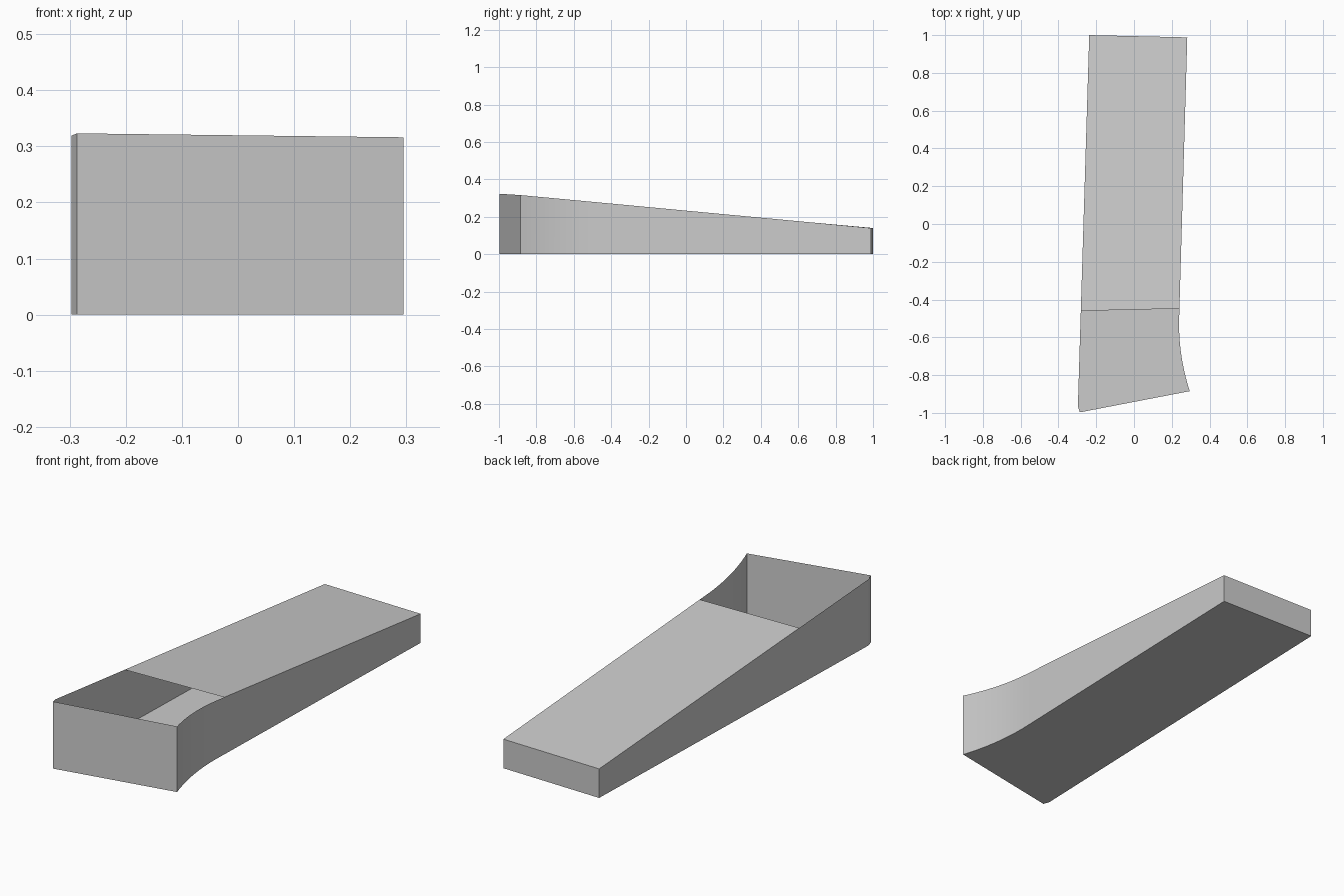
import bpy
import math
from mathutils import Vector

cube = bpy.data.objects.get("Cube")
if cube:
    bpy.data.objects.remove(cube, do_unlink=True)

# One plain grey for the whole shell
grey = bpy.data.materials.new("plain grey")
grey.use_nodes = True
colour = (0.6, 0.6, 0.6, 1)
grey.diffuse_color = colour
grey.node_tree.nodes["Principled BSDF"].inputs["Base Color"].default_value = colour


def add_part(name, verts, faces):
    mesh = bpy.data.meshes.new(name)
    mesh.from_pydata(verts, [], faces)
    mesh.materials.append(grey)
    obj = bpy.data.objects.new(name, mesh)
    bpy.context.collection.objects.link(obj)
    return obj


# Rim corners: x, y and wall height
front_right = Vector((-0.287, -0.997, 0.323))
right_bevel = Vector((-0.297, -0.965, 0.319))
back_right = Vector((-0.237, 1.0, 0.14))
back_left = Vector((0.282, 0.988, 0.14))
flare_tip = Vector((0.295, -0.885, 0.316))
flare_start = Vector((0.239, -0.50, 0.28))

# Curved flare, running from the straight side out to the front corner
slope = (back_left.x - flare_start.x) / (back_left.y - flare_start.y)
straight_x = flare_start.x + slope * (flare_tip.y - flare_start.y)
flare = []
steps = 16
for i in range(steps + 1):
    t = i / steps
    p = flare_start.lerp(flare_tip, t)
    p.x = flare_start.x + (straight_x - flare_start.x) * t
    p.x += (flare_tip.x - straight_x) * t * t
    flare.append(p)

# Panel corners on the two straight sides
panel_right = right_bevel.lerp(back_right, 0.257)
panel_left = flare_start.lerp(back_left, 0.035)

# Thin upright walls around the whole outline, counterclockwise from above
rim = [front_right] + flare[::-1] + [panel_left, back_left, back_right, panel_right, right_bevel]
n = len(rim)
base = [Vector((p.x, p.y, 0)) for p in rim]
walls = add_part("walls", base + rim,
                 [(i, (i + 1) % n, (i + 1) % n + n, i + n) for i in range(n)])

# Flat floor and the sloping lid that leaves the front open
add_part("floor", base, [tuple(reversed(range(n)))])
add_part("sloping_lid", [panel_right, panel_left, back_left, back_right], [(0, 1, 2, 3)])

# Smooth the flare, keep the corners crisp
bpy.ops.object.select_all(action='DESELECT')
walls.select_set(True)
bpy.context.view_layer.objects.active = walls
bpy.ops.object.shade_smooth_by_angle(angle=math.radians(15))
